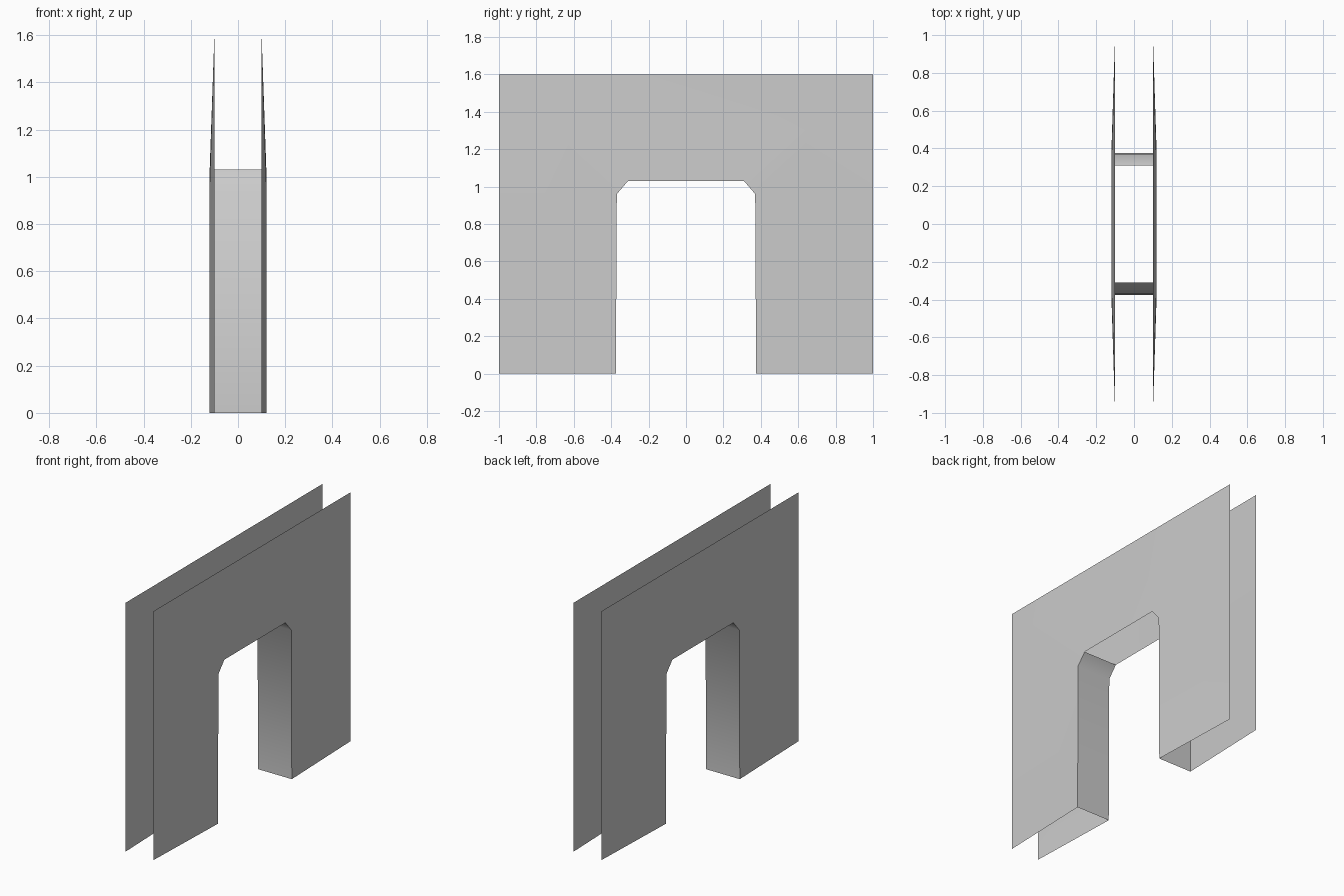
import bpy
import math

cube = bpy.data.objects.get("Cube")
if cube:
    bpy.data.objects.remove(cube, do_unlink=True)

grey = bpy.data.materials.new("light grey")
grey.use_nodes = True
COLOUR = (0.6, 0.6, 0.6, 1)
grey.diffuse_color = COLOUR
grey.node_tree.nodes["Principled BSDF"].inputs["Base Color"].default_value = COLOUR

OUTER_X, INNER_X = 0.10, 0.12   # panels bulge outward toward the opening
HALF, TOP = 1.0, 1.6

# Opening edge on the +y side, from the floor to the lintel (y, z)
JAMB = [(0.375, 0), (0.37, 0.96), (0.31, 1.03)]


def add_part(name, verts, faces):
    mesh = bpy.data.meshes.new(name)
    mesh.from_pydata(verts, [], faces)
    mesh.materials.append(grey)
    obj = bpy.data.objects.new(name, mesh)
    bpy.context.collection.objects.link(obj)
    bpy.ops.object.select_all(action='DESELECT')
    obj.select_set(True)
    bpy.context.view_layer.objects.active = obj
    bpy.ops.object.shade_smooth_by_angle(angle=math.radians(60))


# Side panels: single sheets running from the outer frame to the opening
arch = [(-y, z) for y, z in JAMB] + JAMB[::-1]
frame = [(-HALF, 0), (-HALF, TOP), (HALF, TOP), (HALF, 0)]
panel_faces = [(0, 1, 5, 4), (1, 6, 5), (1, 2, 7, 6), (2, 8, 7), (2, 3, 9, 8)]
for name, side in (("left_panel", 1), ("right_panel", -1)):
    verts = [(side * OUTER_X, y, z) for y, z in frame]
    verts += [(side * INNER_X, y, z) for y, z in arch]
    faces = [f[::-1] if side > 0 else f for f in panel_faces]
    add_part(name, verts, faces)

# Opening linings: wall and chamfer on each side, open under the lintel
for name, side in (("back_lining", 1), ("front_lining", -1)):
    verts = [(x, side * y, z) for y, z in JAMB for x in (-INNER_X, INNER_X)]
    faces = [(0, 1, 3, 2), (2, 3, 5, 4)]
    add_part(name, verts, [f[::-1] if side < 0 else f for f in faces])
